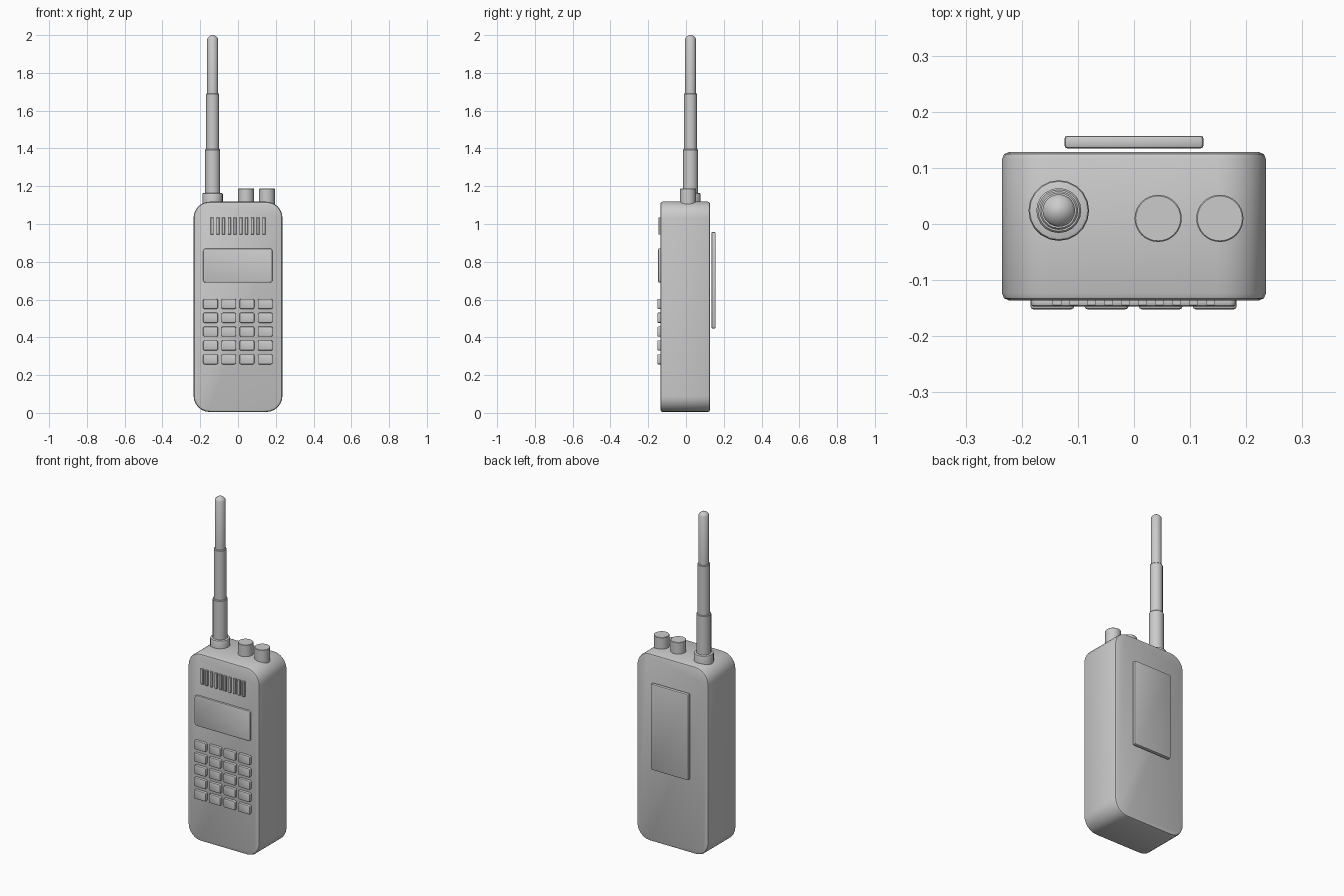
import bpy, bmesh, math

if "Cube" in bpy.data.objects:
    bpy.data.objects.remove(bpy.data.objects["Cube"])

grey = bpy.data.materials.new("light_grey_plastic")
grey.diffuse_color = (0.6, 0.6, 0.6, 1)
grey.use_nodes = True
grey.node_tree.nodes["Principled BSDF"].inputs["Base Color"].default_value = grey.diffuse_color


def finish(bm, name, angle=35):
    bmesh.ops.recalc_face_normals(bm, faces=bm.faces)
    me = bpy.data.meshes.new(name)
    bm.to_mesh(me)
    bm.free()
    me.materials.append(grey)
    ob = bpy.data.objects.new(name, me)
    bpy.context.collection.objects.link(ob)
    bpy.ops.object.select_all(action='DESELECT')
    ob.select_set(True)
    bpy.context.view_layer.objects.active = ob
    bpy.ops.object.shade_smooth_by_angle(angle=math.radians(angle))
    return ob


def box(name, x, y, z, corner=0.0, edge=0.0, corner_segs=3, edge_segs=2):
    """Box from (min, max) ranges: rounded outline seen from the front, then softened rims."""
    bm = bmesh.new()
    bmesh.ops.create_cube(bm, size=1)
    for v in bm.verts:
        v.co = [r[0] + (c + 0.5) * (r[1] - r[0]) for c, r in zip(v.co, (x, y, z))]
    if corner:
        along_y = [e for e in bm.edges
                   if abs(e.verts[0].co.y - e.verts[1].co.y) > 1e-5]
        bmesh.ops.bevel(bm, geom=along_y, offset=corner, segments=corner_segs,
                        profile=0.5, affect='EDGES')
    if edge:
        rims = [e for e in bm.edges
                if abs(e.verts[0].co.y - e.verts[1].co.y) < 1e-5]
        bmesh.ops.bevel(bm, geom=rims, offset=edge, segments=edge_segs,
                        profile=0.5, affect='EDGES')
    return finish(bm, name)


def lathe(name, cx, cy, profile, sides):
    """Capped turned part from (radius, height) points."""
    bm = bmesh.new()
    rings = []
    for r, h in profile:
        rings.append([bm.verts.new((cx + r * math.cos(2 * math.pi * i / sides),
                                    cy + r * math.sin(2 * math.pi * i / sides), h))
                      for i in range(sides)])
    for a, b in zip(rings, rings[1:]):
        for i in range(sides):
            j = (i + 1) % sides
            bm.faces.new((a[i], a[j], b[j], b[i]))
    bm.faces.new(rings[0][::-1])
    bm.faces.new(rings[-1])
    return finish(bm, name)


# Main case and belt clip
box("case", (-0.235, 0.235), (-0.136, 0.128), (0.005, 1.118), 0.085, 0.012, 6, 2)
box("belt_clip", (-0.124, 0.124), (0.135, 0.157), (0.447, 0.957), 0.008, 0.005, 2)

# Display panel
box("display", (-0.184, 0.182), (-0.147, -0.13), (0.69, 0.87), 0.012, 0.005)

# Speaker grille bars
for i in range(10):
    x = -0.137 + i * 0.0304
    box(f"speaker_bar_{i + 1}", (x - 0.008, x + 0.008), (-0.146, -0.13),
        (0.945, 1.035), 0, 0.002, 1, 1)

# Keypad
for row in range(5):
    for col in range(4):
        x, z = -0.1455 + col * 0.0965, 0.577 - row * 0.0733
        box(f"key_{row + 1}_{col + 1}", (x - 0.039, x + 0.039), (-0.152, -0.13),
            (z - 0.0265, z + 0.0265), 0.008, 0.005)

# Antenna: collar and telescoping sections
AX, AY = -0.134, 0.024
lathe("antenna_collar", AX, AY,
      [(0.054, 1.10), (0.054, 1.157), (0.052, 1.162), (0.047, 1.164)], 20)
for i, (r, z0, z1) in enumerate([(0.040, 1.12, 1.397), (0.0345, 1.38, 1.692)]):
    lathe(f"antenna_section_{i + 1}", AX, AY,
          [(r, z0), (r, z1 - 0.004), (r - 0.003, z1)], 20)
lathe("antenna_tip", AX, AY,
      [(0.029, 1.68), (0.029, 1.98), (0.025, 1.987), (0.015, 1.996), (0.004, 2.0)], 20)

# Control knobs
for i, x in enumerate((0.043, 0.153)):
    lathe(f"knob_{i + 1}", x, 0.01,
          [(0.042, 1.09), (0.042, 1.185), (0.040, 1.187)], 32)
